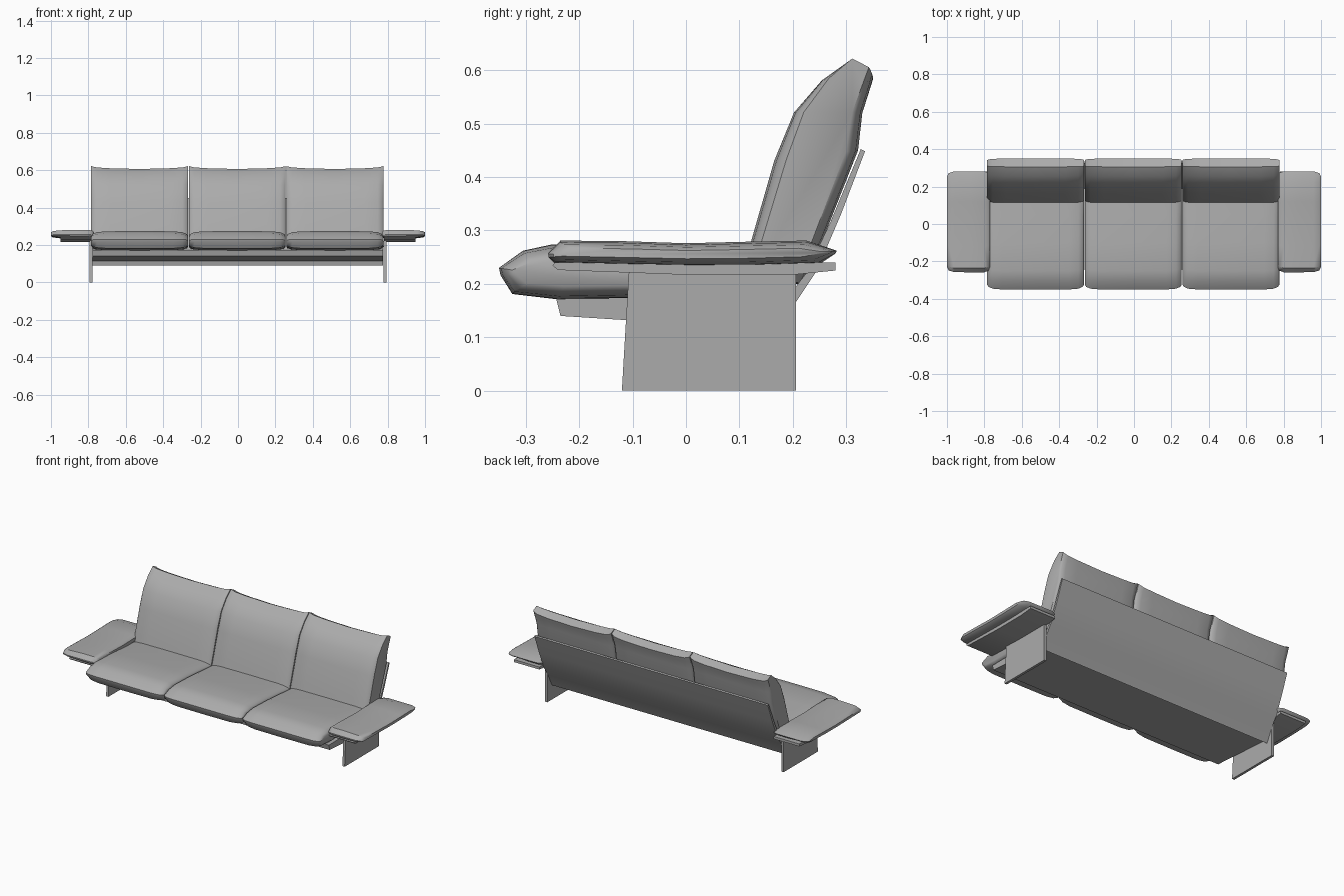
import bpy, bmesh, math

if "Cube" in bpy.data.objects:
    bpy.data.objects.remove(bpy.data.objects["Cube"])

# dark grey upholstery and frame finish
grey = bpy.data.materials.new("dark_grey")
grey.diffuse_color = (0.41, 0.41, 0.41, 1)
grey.use_nodes = True
grey.node_tree.nodes["Principled BSDF"].inputs["Base Color"].default_value = grey.diffuse_color


def loft(name, rings):
    """Skin a row of equal-length (x, y, z) rings and cap both ends."""
    bm = bmesh.new()
    rows = [[bm.verts.new(p) for p in ring] for ring in rings]
    n = len(rows[0])
    for a, b in zip(rows, rows[1:]):
        for i in range(n):
            j = (i + 1) % n
            bm.faces.new((a[i], a[j], b[j], b[i]))
    bm.faces.new(rows[0])
    bm.faces.new(rows[-1][::-1])
    bmesh.ops.recalc_face_normals(bm, faces=bm.faces)
    mesh = bpy.data.meshes.new(name)
    bm.to_mesh(mesh)
    bm.free()
    mesh.materials.append(grey)
    ob = bpy.data.objects.new(name, mesh)
    bpy.context.collection.objects.link(ob)
    return ob


def slab(name, profile, x0, x1):
    """Extrude a (y, z) profile along x."""
    return loft(name, [[(x, y, z) for y, z in profile] for x in (x0, x1)])


def cushion(name, upper, lower, stations):
    """Stations are (x, thickness, length, lift of the far end)."""
    n = len(upper)
    mids = [((a[0] + b[0]) / 2, (a[1] + b[1]) / 2) for a, b in zip(upper, lower)]
    cy = (mids[0][0] + mids[-1][0]) / 2
    cz = (mids[0][1] + mids[-1][1]) / 2
    rings = []
    for x, thick, length, lift in stations:
        ring = []
        for side in (upper, lower):
            pts = []
            for k, ((y, z), (my, mz)) in enumerate(zip(side, mids)):
                y = my + (y - my) * thick
                z = mz + (z - mz) * thick
                y = cy + (y - cy) * length
                z = cz + (z - cz) * length + lift * (k / (n - 1)) ** 4
                pts.append((x, y, z))
            ring.append(pts)
        rings.append(ring[0] + ring[1][::-1])
    return loft(name, rings)


def spread(x0, x1, half):
    """Mirror a half list of (inset, thickness, length, lift) across a width."""
    left = [(x0 + d, t, l, u) for d, t, l, u in half]
    right = [(x1 - d, t, l, u) for d, t, l, u in half[::-1]]
    return left + [((x0 + x1) / 2, 1, 1, 0)] + right


# frame: seat shelf running into the curved back panel
slab("frame", [(-0.243, 0.172), (-0.235, 0.14), (-0.11, 0.132), (0.163, 0.115),
               (0.168, 0.09), (0.205, 0.165), (0.245, 0.225), (0.29, 0.33),
               (0.335, 0.448), (0.327, 0.452), (0.27, 0.315), (0.225, 0.22),
               (0.19, 0.175)], -0.779, 0.775)

# seat and back cushions
seat_up = [(-0.35, 0.23), (-0.305, 0.262), (-0.25, 0.274), (-0.1, 0.268),
           (0.05, 0.255), (0.19, 0.245)]
seat_low = [(-0.347, 0.216), (-0.325, 0.181), (-0.24, 0.171), (-0.1, 0.174),
            (0.05, 0.172), (0.19, 0.17)]
seat_edge = [(0, 0.55, 0.91, 0), (0.008, 0.75, 0.95, 0), (0.03, 0.9, 0.985, 0),
             (0.08, 0.98, 1, 0)]
back_up = [(0.1, 0.2), (0.122, 0.28), (0.165, 0.43), (0.202, 0.52),
           (0.255, 0.58), (0.306, 0.606)]
back_low = [(0.215, 0.2), (0.255, 0.28), (0.322, 0.45), (0.33, 0.52),
            (0.345, 0.567), (0.35, 0.583)]
back_edge = [(0, 0.72, 0.985, 0.022), (0.008, 0.86, 0.985, 0.018),
             (0.03, 0.95, 0.995, 0.01), (0.1, 1, 1, 0.004)]
for i, place in enumerate(("left", "middle", "right")):
    x0 = -0.785 + 0.522 * i
    x1 = x0 + 0.518
    cushion(place + "_seat_cushion", seat_up, seat_low, spread(x0, x1, seat_edge))
    cushion(place + "_back_cushion", back_up, back_low, spread(x0, x1, back_edge))

# arm pads, the plates under them, and side panel legs
arm_up = [(-0.258, 0.257), (-0.235, 0.281), (-0.12, 0.28), (0, 0.276),
          (0.12, 0.279), (0.225, 0.281), (0.282, 0.262)]
arm_low = [(-0.257, 0.249), (-0.245, 0.238), (-0.12, 0.235), (0, 0.233),
           (0.12, 0.233), (0.25, 0.237), (0.28, 0.257)]
arm_edge = [(0.77, 0.5, 0.92, 0), (0.778, 0.8, 0.97, 0), (0.8, 1, 1, 0),
            (0.87, 1, 1, 0), (0.96, 0.86, 1, 0), (0.99, 0.68, 0.965, 0),
            (1.0, 0.4, 0.9, 0)]
plate = [(-0.25, 0.235), (-0.24, 0.226), (0, 0.217), (0.2, 0.217),
         (0.28, 0.225), (0.28, 0.24), (-0.245, 0.24)]
leg = [(-0.12, 0), (0.206, 0), (0.206, 0.222), (-0.107, 0.222)]
for s, side in ((-1, "left"), (1, "right")):
    cushion(side + "_arm_pad", arm_up, arm_low,
            [(s * x, t, l, u) for x, t, l, u in arm_edge])
    slab(side + "_arm_plate", plate, s * 0.78, s * 0.95)
    slab(side + "_leg_panel", leg, s * 0.779, s * 0.794)

# smooth shading with sharp edges kept
for ob in bpy.context.collection.objects:
    ob.select_set(True)
    bpy.context.view_layer.objects.active = ob
bpy.ops.object.shade_smooth_by_angle(angle=math.radians(40))
